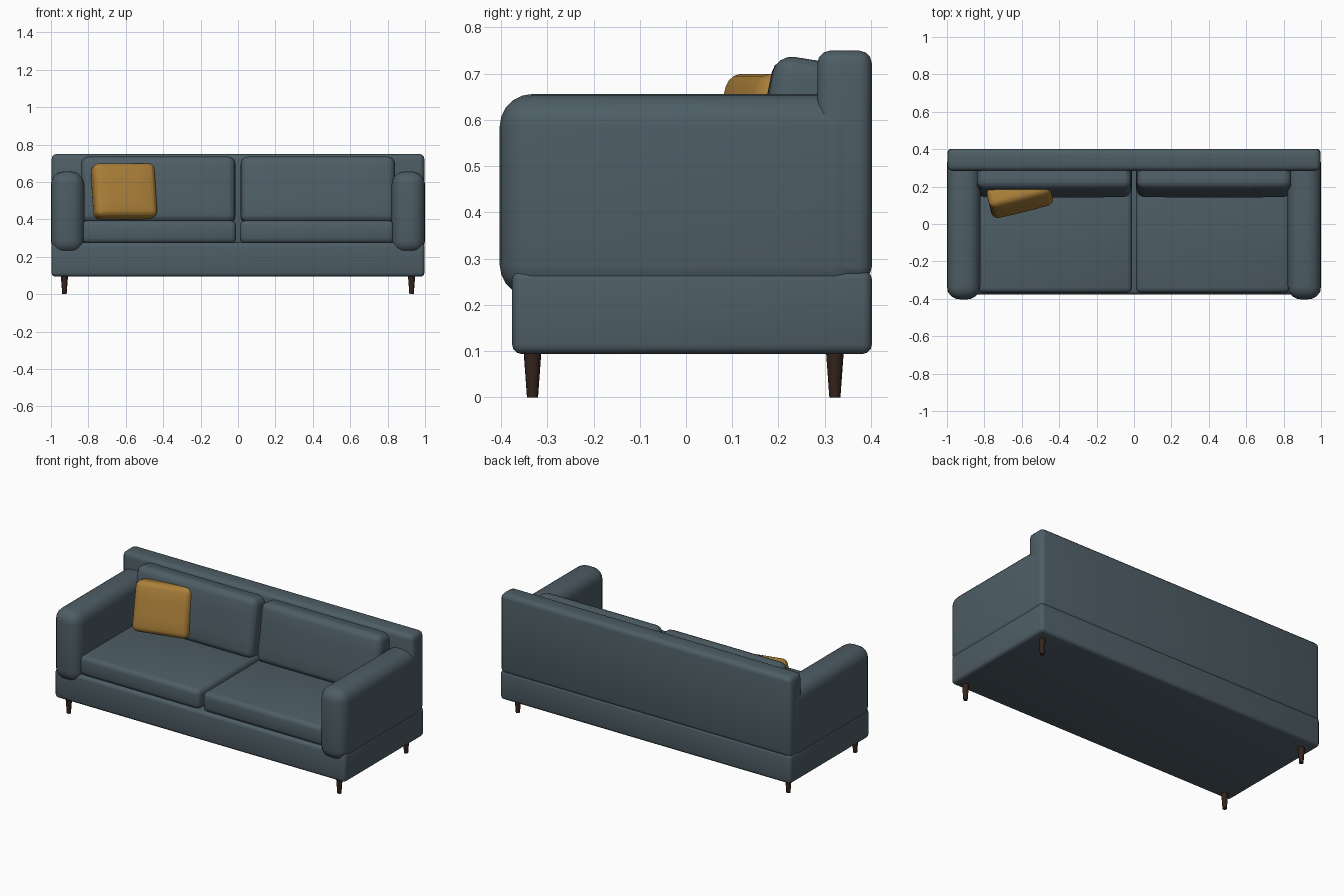
import bpy, math
from mathutils import Vector

if "Cube" in bpy.data.objects:
    bpy.data.objects.remove(bpy.data.objects["Cube"])


def material(name, rgb):
    m = bpy.data.materials.new(name)
    m.diffuse_color = (*rgb, 1)
    m.use_nodes = True
    m.node_tree.nodes["Principled BSDF"].inputs["Base Color"].default_value = m.diffuse_color
    return m


FABRIC = material("slate_fabric", (0.075, 0.11, 0.13))
MUSTARD = material("mustard_fabric", (0.40, 0.21, 0.04))
WOOD = material("dark_wood", (0.035, 0.017, 0.012))


def finish(ob, name, mat, angle=40):
    ob.name = ob.data.name = name
    ob.data.materials.append(mat)
    bpy.ops.object.shade_smooth_by_angle(angle=math.radians(angle))
    return ob


def soft_box(name, lo, hi, bevel, segments=3, mat=FABRIC, rot=(0, 0, 0), puff=0.0):
    """Rounded block between two corners; puff bulges the broad y faces."""
    lo, hi = Vector(lo), Vector(hi)
    size = hi - lo
    bpy.ops.mesh.primitive_cube_add(size=1, location=(lo + hi) / 2)
    ob = bpy.context.object
    ob.scale = size
    bpy.ops.object.transform_apply(location=False, rotation=False, scale=True)
    mod = ob.modifiers.new("soft_edges", 'BEVEL')
    mod.width, mod.segments = bevel, segments
    bpy.ops.object.modifier_apply(modifier=mod.name)
    if puff:
        bpy.ops.object.mode_set(mode='EDIT')
        bpy.ops.mesh.select_all(action='SELECT')
        bpy.ops.mesh.subdivide(number_cuts=3)
        bpy.ops.object.mode_set(mode='OBJECT')
        for v in ob.data.vertices:
            u, w = 2 * v.co.x / size.x, 2 * v.co.z / size.z
            swell = max(0, 1 - u * u) * max(0, 1 - w * w)
            v.co.y += puff * swell * (2 * v.co.y / size.y)
    ob.rotation_euler = rot
    return finish(ob, name, mat)


# Frame: plinth and backrest
soft_box("base", (-0.997, -0.376, 0.094), (0.997, 0.402, 0.275), 0.02)
soft_box("backrest", (-0.997, 0.284, 0.255), (0.997, 0.402, 0.75), 0.028)

for s, side in ((-1, "left"), (1, "right")):
    def span(a, b):
        return min(s * a, s * b), max(s * a, s * b)

    # Arm
    x0, x1 = span(0.822, 1.0)
    soft_box(side + "_arm", (x0, -0.403, 0.217), (x1, 0.392, 0.656), 0.07, 5)

    # Seat cushion
    x0, x1 = span(0.01, 0.835)
    soft_box(side + "_seat_cushion", (x0, -0.368, 0.272), (x1, 0.30, 0.393), 0.028)

    # Back cushion, leaning backwards
    x0, x1 = span(0.014, 0.84)
    soft_box(side + "_back_cushion", (x0, 0.165, 0.375), (x1, 0.305, 0.734), 0.042, 4,
             rot=(math.radians(-9), 0, 0), puff=0.006)

    # Tapered legs
    for y, end in ((-0.332, "front"), (0.322, "back")):
        bpy.ops.mesh.primitive_cone_add(vertices=16, radius1=0.012, radius2=0.02,
                                        depth=0.11, location=(s * 0.928, y, 0.055))
        finish(bpy.context.object, f"{end}_{side}_leg", WOOD)

# Scatter pillow, turned and leaning on the back cushion
soft_box("throw_pillow", (-0.78, 0.09, 0.40), (-0.44, 0.205, 0.698), 0.036, 4, MUSTARD,
         rot=(math.radians(-14), 0, math.radians(14)), puff=0.008)
